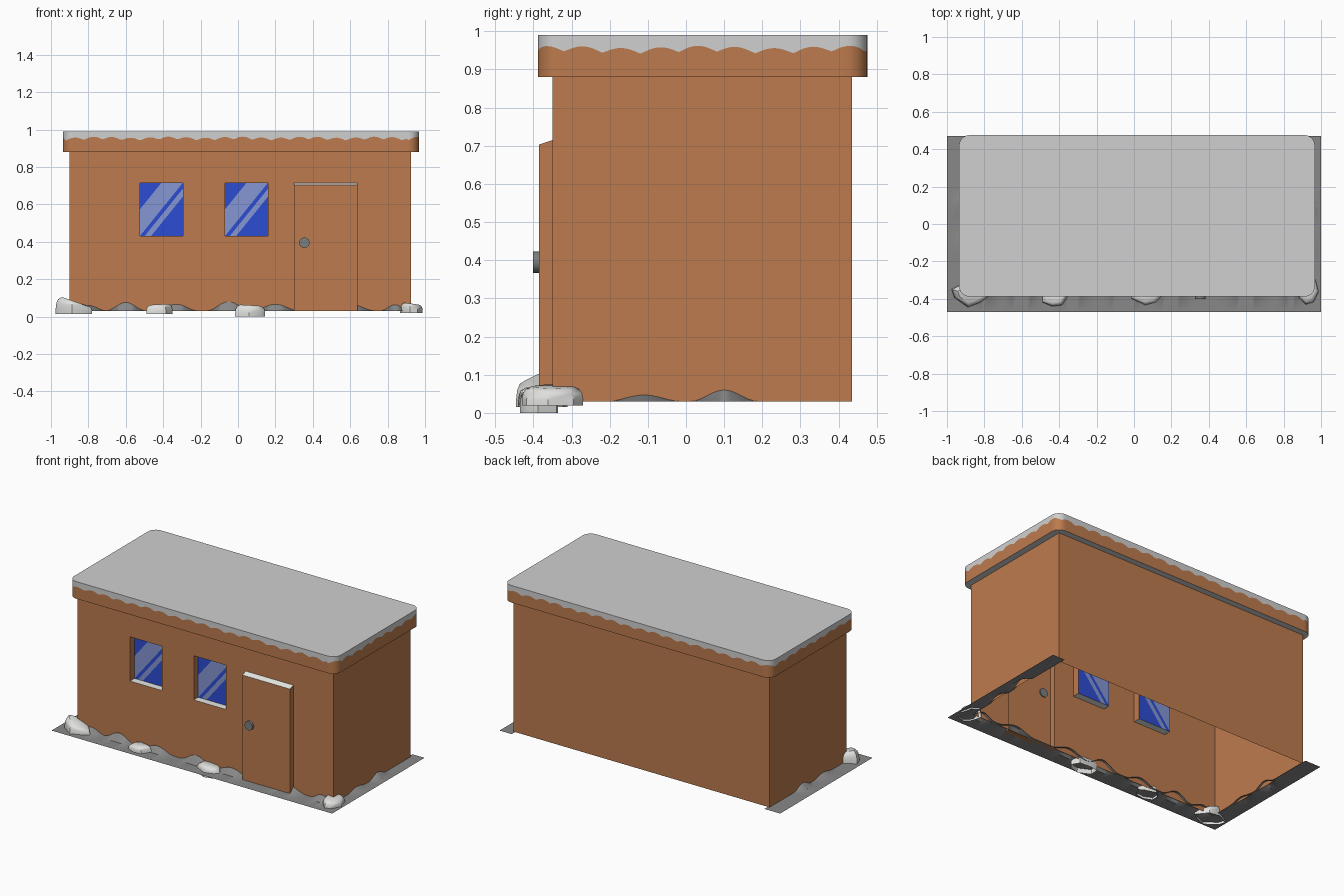
import bpy, bmesh, math, random
from mathutils import Matrix, Vector

if "Cube" in bpy.data.objects:
    bpy.data.objects.remove(bpy.data.objects["Cube"])


def material(name, rgb):
    lin = [((c / 255 + 0.055) / 1.055) ** 2.4 for c in rgb]
    m = bpy.data.materials.new(name)
    m.diffuse_color = (*lin, 1)
    m.use_nodes = True
    m.node_tree.nodes["Principled BSDF"].inputs["Base Color"].default_value = m.diffuse_color
    return m


CLAY = material("clay_wall", (188, 123, 77))
SNOW = material("roof_snow", (208, 208, 208))
WHITE = material("white_snow", (240, 240, 237))
GROUND = material("grey_ground", (136, 136, 136))
ROCK = material("pale_rock", (224, 224, 222))
BLUE = material("window_blue", (44, 76, 210))
SHINE = material("window_shine", (134, 150, 212))
METAL = material("knob_grey", (122, 126, 128))


def finish(bm, name, mats, smooth=False):
    me = bpy.data.meshes.new(name)
    bm.to_mesh(me)
    bm.free()
    for m in mats:
        me.materials.append(m)
    ob = bpy.data.objects.new(name, me)
    bpy.context.collection.objects.link(ob)
    if smooth:
        bpy.ops.object.select_all(action='DESELECT')
        ob.select_set(True)
        bpy.context.view_layer.objects.active = ob
        bpy.ops.object.shade_smooth_by_angle(angle=math.radians(40))
    return ob


def poly(bm, pts, mat=0):
    f = bm.faces.new([bm.verts.new(p) for p in pts])
    f.material_index = mat


def bridge(bm, a, b, mat=0):
    n = len(a)
    for i in range(n):
        j = (i + 1) % n
        bm.faces.new((a[i], a[j], b[j], b[i])).material_index = mat


def rect(x0, x1, z0, z1, y):
    return [(x0, y, z0), (x1, y, z0), (x1, y, z1), (x0, y, z1)]


X0, X1, YF, YB, ZB, ZT = -0.90, 0.925, -0.35, 0.435, 0.03, 0.88
WINDOWS = [(-0.525, -0.295), (-0.07, 0.16)]
DOOR = (0.30, 0.64)
SILL, HEAD = 0.43, 0.715

# Walls: open shell with holes for the windows and the door
bm = bmesh.new()
xs = [X0, *WINDOWS[0], *WINDOWS[1], *DOOR, X1]
zs = [ZB, SILL, HEAD, ZT]
holes = {(1, 1), (3, 1), (5, 0), (5, 1)}
for i in range(7):
    for k in range(3):
        if (i, k) not in holes:
            poly(bm, rect(xs[i], xs[i + 1], zs[k], zs[k + 1], YF))
corners = [(X1, YF), (X1, YB), (X0, YB), (X0, YF)]
for (ax, ay), (bx, by) in zip(corners, corners[1:]):
    poly(bm, [(ax, ay, ZB), (bx, by, ZB), (bx, by, ZT), (ax, ay, ZT)])
bmesh.ops.remove_doubles(bm, verts=bm.verts, dist=1e-5)
finish(bm, "walls", [CLAY])


def reveal(bm, outer, inner, white_side):
    for i in range(4):
        j = (i + 1) % 4
        poly(bm, [outer[i], outer[j], inner[j], inner[i]], int(i == white_side))


# Windows: recess with a snowy sill, pane cut into diagonal stripes
for n, (a, b) in enumerate(WINDOWS):
    yp = YF + 0.045
    bm = bmesh.new()
    reveal(bm, rect(a, b, SILL, HEAD, YF), rect(a, b, SILL, HEAD, yp), 0)
    finish(bm, f"window_recess_{n + 1}", [CLAY, WHITE])
    bm = bmesh.new()
    poly(bm, rect(a, b, SILL, HEAD, yp))
    w, h = b - a, HEAD - SILL
    for c in (-0.5, 0.0, 0.11, 0.26):
        bmesh.ops.bisect_plane(bm, geom=bm.verts[:] + bm.edges[:] + bm.faces[:],
                               plane_co=(a + c * w, yp, SILL), plane_no=(1 / w, 0, -1 / h))
    for f in bm.faces:
        p = f.calc_center_median()
        c = (p.x - a) / w - (p.z - SILL) / h
        f.material_index = int(-0.5 < c < 0 or 0.11 < c < 0.26)
    finish(bm, f"window_pane_{n + 1}", [BLUE, SHINE])

# Door: slab standing proud of the wall with snow on its top edge
bm = bmesh.new()
front = rect(*DOOR, ZB, HEAD - 0.012, -0.385)
reveal(bm, rect(*DOOR, ZB, HEAD, YF), front, 2)
poly(bm, front)
finish(bm, "door", [CLAY, WHITE])

# Door knob
bm = bmesh.new()
bmesh.ops.create_cone(bm, cap_ends=True, segments=16, radius1=0.028, radius2=0.028, depth=0.022,
                      matrix=Matrix.Translation((0.355, -0.39, 0.395)) @ Matrix.Rotation(math.pi / 2, 4, 'X'))
finish(bm, "door_knob", [METAL], True)

# Roof: rounded slab, with snow over a scalloped line
rx0, rx1, ry0, ry1, r = -0.935, 0.967, -0.388, 0.475, 0.055
path = []
centres = [(rx1 - r, ry0 + r), (rx1 - r, ry1 - r), (rx0 + r, ry1 - r), (rx0 + r, ry0 + r)]
for k, (cx, cy) in enumerate(centres):
    arc = [Vector((cx + r * math.cos(t), cy + r * math.sin(t)))
           for t in (math.pi / 2 * (k - 1 + i / 8) for i in range(9))]
    nx, ny = centres[(k + 1) % 4]
    t = math.pi / 2 * k
    end = Vector((nx + r * math.cos(t), ny + r * math.sin(t)))
    steps = round((end - arc[-1]).length / 0.0125)
    path += arc + [arc[-1].lerp(end, i / steps) for i in range(1, steps)]
bm = bmesh.new()
low, wave, top = [], [], []
s = 0
for i, p in enumerate(path):
    s += (p - path[i - 1]).length if i else 0
    z = 0.944 + 0.015 * abs(math.sin(math.pi * s / 0.1)) + 0.003 * math.sin(s * 17)
    low.append(bm.verts.new((p.x, p.y, ZT)))
    wave.append(bm.verts.new((p.x, p.y, z)))
    top.append(bm.verts.new((p.x, p.y, 0.99)))
bridge(bm, low, wave, 0)
bridge(bm, wave, top, 1)
bm.faces.new(top).material_index = 1
# underside of the overhang
inner = [bm.verts.new((min(max(p.x, X0), X1), min(max(p.y, YF), YB), ZT)) for p in path]
bridge(bm, inner, low, 1)
bmesh.ops.dissolve_degenerate(bm, dist=1e-6, edges=bm.edges)
finish(bm, "roof", [CLAY, SNOW], True)


def bumps(t, table):
    return sum(h * math.cos(math.pi / 2 * (t - c) / w) ** 2 for c, h, w in table if abs(t - c) < w)


# Ground: U-shaped strip, banked up in small mounds against the walls
FRONT = [(-0.8, 0.03, 0.1), (-0.6, 0.046, 0.11), (-0.33, 0.036, 0.12), (-0.05, 0.05, 0.12),
         (0.2, 0.036, 0.13), (0.6, 0.036, 0.14), (0.84, 0.034, 0.08)]
SIDE = [(-0.11, 0.017, 0.1), (0.1, 0.03, 0.09)]


def strip(bm, n, point_rows):
    rows = [[bm.verts.new(p) for p in point_rows(i / n)] for i in range(n + 1)]
    for a, b in zip(rows, rows[1:]):
        for k in range(len(a) - 1):
            f = bm.faces.new((a[k], b[k], b[k + 1], a[k + 1]))
            f.normal_update()
            if f.normal.z < 0:
                f.normal_flip()


def front_rows(t):
    x = -1 + 2 * t
    h = bumps(x, FRONT)
    return [(x, -0.47, ZB), (x, -0.385, ZB), (x, -0.352, ZB + h), (x, -0.335, ZB + h)]


def side_rows(edge, wall):
    def rows(t):
        y = -0.335 + 0.805 * t
        h = bumps(y, SIDE)
        d = 1 if edge > 0 else -1
        return [(edge, y, ZB), (wall + d * 0.035, y, ZB), (wall + d * 0.002, y, ZB + h), (wall - d * 0.012, y, ZB + h)]
    return rows


bm = bmesh.new()
strip(bm, 120, front_rows)
strip(bm, 50, side_rows(1.0, X1))
strip(bm, 50, side_rows(-1.0, X0))
finish(bm, "ground", [GROUND], True)


# Rocks: irregular open-bottomed domes fitted to a box
def rock(name, bx, by, bz, seed, lean):
    rnd = random.Random(seed)
    n = 7
    base = [Vector((math.cos(a), math.sin(a))) * rnd.uniform(0.85, 1.1)
            for a in (math.tau * (i + rnd.uniform(-0.25, 0.25)) / n for i in range(n))]
    lo = [min(p[k] for p in base) for k in (0, 1)]
    hi = [max(p[k] for p in base) for k in (0, 1)]
    base = [((p.x - lo[0]) / (hi[0] - lo[0]) * 2 - 1, (p.y - lo[1]) / (hi[1] - lo[1]) * 2 - 1) for p in base]
    cx, cy, h = sum(bx) / 2, sum(by) / 2, bz[1] - bz[0]
    rx, ry = (bx[1] - bx[0]) / 2, (by[1] - by[0]) / 2
    bm = bmesh.new()
    rings = []
    for sc, f in ((1, 0), (1, 0.3), (0.96, 0.65), (0.86, 0.87), (0.66, 1)):
        rings.append([bm.verts.new((cx + rx * sc * u, cy + ry * sc * v,
                                    bz[0] + h * f * (1 - abs(lean) / 2 + lean * u / 2)))
                      for u, v in base])
    for a, b in zip(rings, rings[1:]):
        bridge(bm, a, b)
    bm.faces.new(rings[-1])
    finish(bm, name, [ROCK], True)


rock("rock_left", (-0.975, -0.78), (-0.445, -0.31), (0.015, 0.105), 1, -0.5)
rock("rock_mid_left", (-0.49, -0.35), (-0.44, -0.34), (0.015, 0.068), 2, 0.1)
rock("rock_mid_right", (-0.015, 0.145), (-0.435, -0.335), (0.0, 0.064), 3, -0.1)
rock("rock_right", (0.865, 0.987), (-0.43, -0.27), (0.02, 0.075), 4, -0.2)
